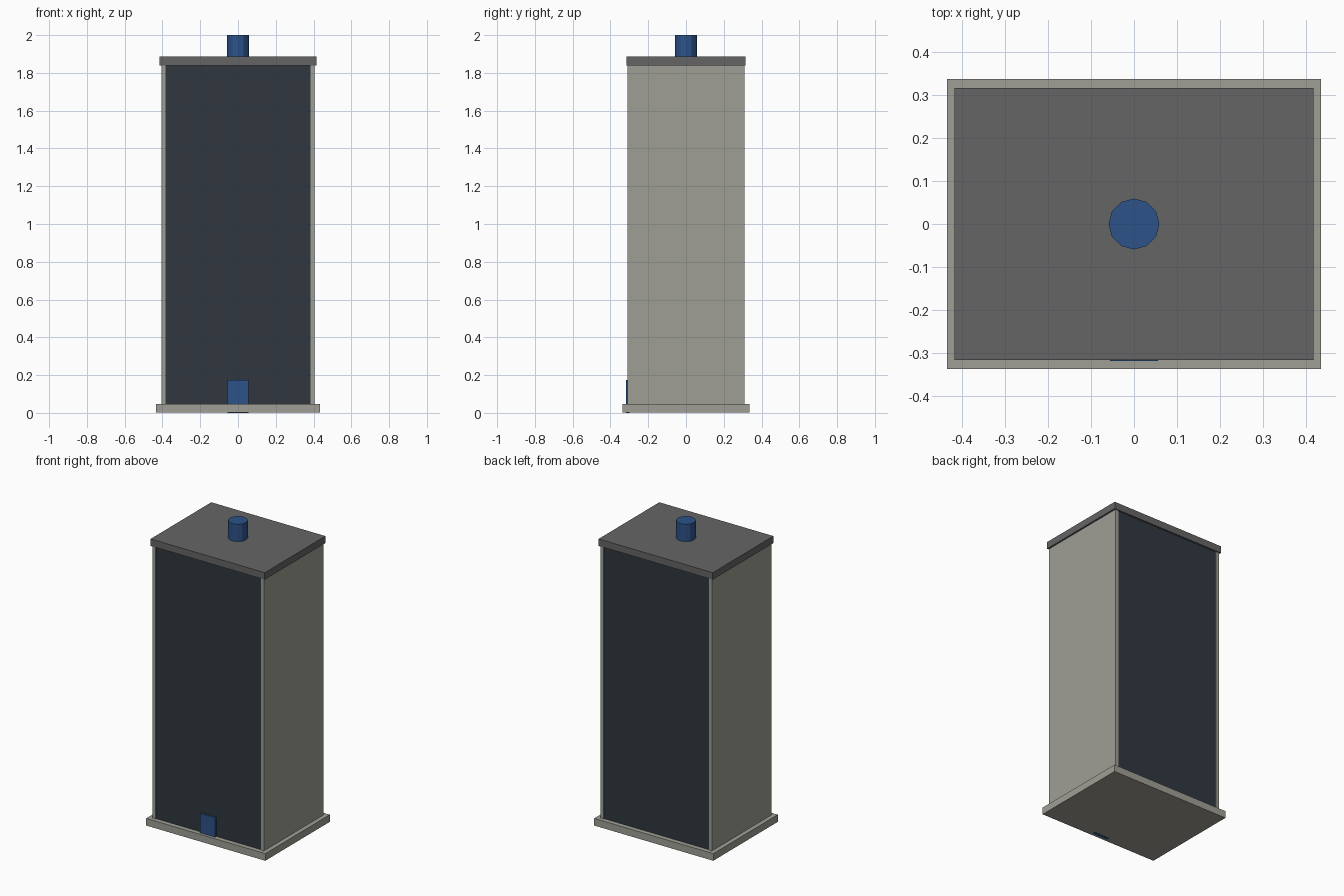
import bpy

cube = bpy.data.objects.get("Cube")
if cube:
    bpy.data.objects.remove(cube, do_unlink=True)


def material(name, r, g, b):
    mat = bpy.data.materials.new(name)
    mat.use_nodes = True
    mat.diffuse_color = (r, g, b, 1)
    bsdf = next(n for n in mat.node_tree.nodes if n.type == "BSDF_PRINCIPLED")
    bsdf.inputs["Base Color"].default_value = (r, g, b, 1)
    return mat


stone = material("warm_grey", 0.35, 0.345, 0.30)
slate = material("dark_grey", 0.13, 0.13, 0.13)
glass = material("dark_blue_grey", 0.029, 0.039, 0.049)
blue = material("blue", 0.026, 0.085, 0.25)


def box(name, mat, x, y, z):
    """Box spanning the given (low, high) range on each axis."""
    bpy.ops.mesh.primitive_cube_add(size=1)
    ob = bpy.context.object
    ob.name = name
    ob.location = [(lo + hi) / 2 for lo, hi in (x, y, z)]
    ob.scale = [hi - lo for lo, hi in (x, y, z)]
    bpy.ops.object.transform_apply(location=True, scale=True)
    ob.data.materials.append(mat)
    return ob


BASE_TOP, ROOF_BOTTOM, ROOF_TOP = 0.048, 1.84, 1.886
HALF_W, INNER_W, HALF_D = 0.405, 0.383, 0.31
storeys = (BASE_TOP, ROOF_BOTTOM)

# Base slab and roof slab
box("base_slab", stone, (-0.434, 0.434), (-0.336, 0.336), (0.001, BASE_TOP))
box("roof_slab", slate, (-0.416, 0.416), (-0.316, 0.316), (ROOF_BOTTOM, ROOF_TOP))

# Solid side walls
for name, s in (("left", 1), ("right", -1)):
    box(name + "_wall", stone, sorted((s * INNER_W, s * HALF_W)),
        (-HALF_D, HALF_D), storeys)

# Glazed front and back, set slightly behind the wall edges
for name, s in (("front", -1), ("back", 1)):
    box(name + "_glazing", glass, (-INNER_W, INNER_W),
        sorted((s * (HALF_D - 0.02), s * (HALF_D - 0.005))), storeys)

# Entrance door, standing on the ground through the base
box("entrance_door", blue, (-0.056, 0.056), (-0.318, -0.298), (0, 0.175))

# Twelve-sided roof stack
bpy.ops.mesh.primitive_cylinder_add(vertices=12, radius=0.059, depth=2 - ROOF_TOP,
                                    location=(0, 0, (2 + ROOF_TOP) / 2))
stack = bpy.context.object
stack.name = "roof_stack"
stack.data.materials.append(blue)
